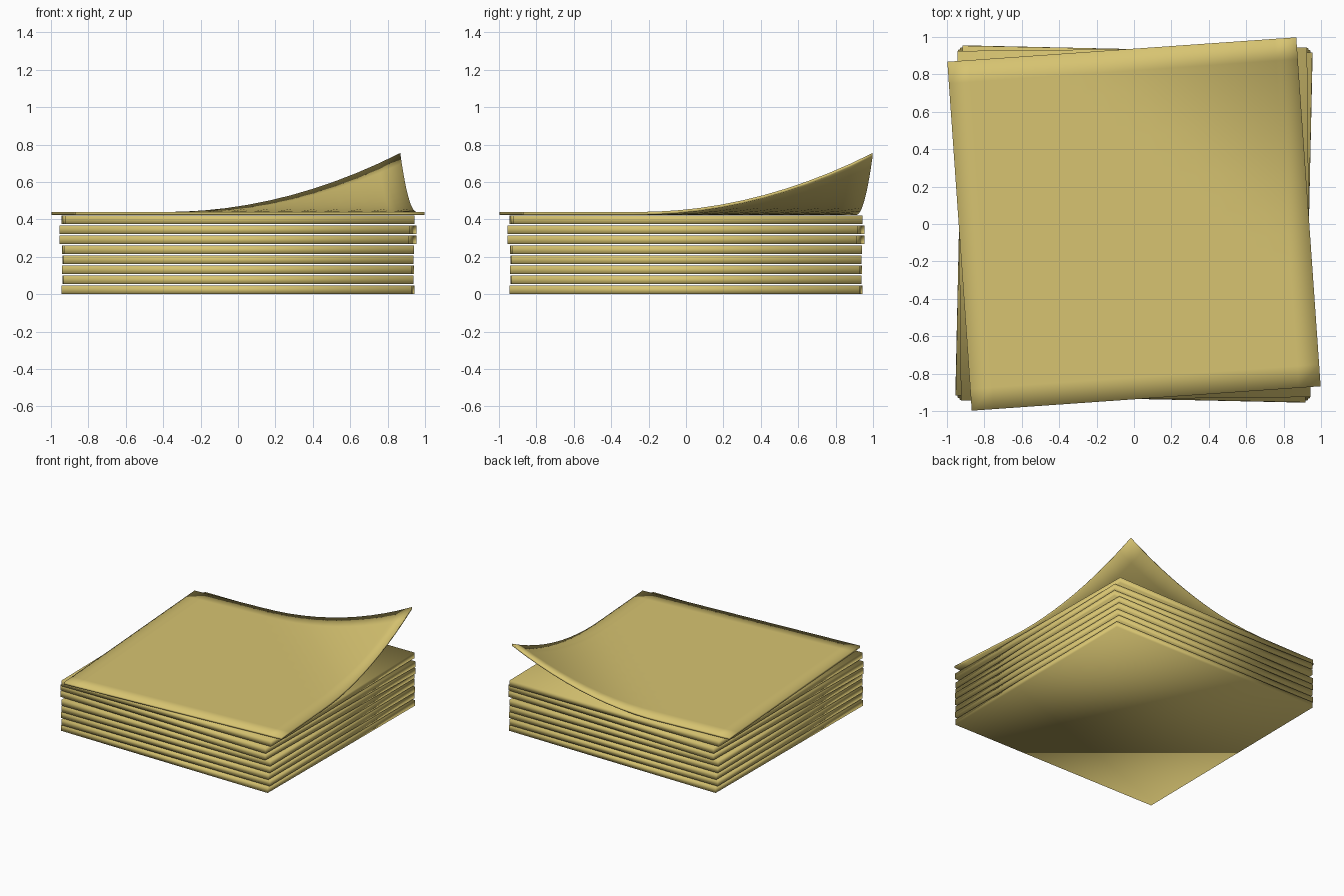
import bpy, bmesh, math
from mathutils import Matrix

if "Cube" in bpy.data.objects:
    bpy.data.objects.remove(bpy.data.objects["Cube"], do_unlink=True)

HALF = 0.935          # half width of every sheet
PITCH = 0.0535        # height step between slabs
THICK = 0.046         # slab thickness

paper = bpy.data.materials.new("yellow paper")
paper.use_nodes = True
colour = (0.68, 0.55, 0.165, 1)
paper.diffuse_color = colour
paper.node_tree.nodes["Principled BSDF"].inputs["Base Color"].default_value = colour


def finish(name, bm, turn, z):
    """Turn the mesh about z, lift it, shade it smooth and link it."""
    bmesh.ops.transform(bm, verts=bm.verts, matrix=Matrix.Translation((0, 0, z))
                        @ Matrix.Rotation(math.radians(turn), 4, 'Z'))
    bmesh.ops.recalc_face_normals(bm, faces=bm.faces)
    for f in bm.faces:
        f.smooth = True
    mesh = bpy.data.meshes.new(name)
    bm.to_mesh(mesh)
    bm.free()
    mesh.materials.append(paper)
    ob = bpy.data.objects.new(name, mesh)
    bpy.context.collection.objects.link(ob)
    return ob


# Slabs of the pad, each twisted slightly
for i, turn in enumerate((-0.5, 0.2, -0.3, 0.2, 0.3, -1.25, -1.15, 0.6)):
    bm = bmesh.new()
    bmesh.ops.create_cube(bm, size=1)
    bmesh.ops.scale(bm, verts=bm.verts, vec=(2 * HALF, 2 * HALF, THICK))
    finish(f"pad_slab_{i + 1}", bm, turn, i * PITCH + THICK / 2)

# Top sheet with the back left corner curling up
bm = bmesh.new()
bmesh.ops.create_grid(bm, x_segments=16, y_segments=16, size=HALF)
START = 0.66
for v in bm.verts:
    t = max(0, (v.co.x + v.co.y) / HALF - START) / (2 - START)
    v.co.z = 0.315 * t * t
under = bmesh.ops.extrude_face_region(bm, geom=bm.faces[:])["geom"]
for v in under:
    if isinstance(v, bmesh.types.BMVert):
        v.co.z -= 0.016
finish("curled_top_sheet", bm, 4, 0.44)
